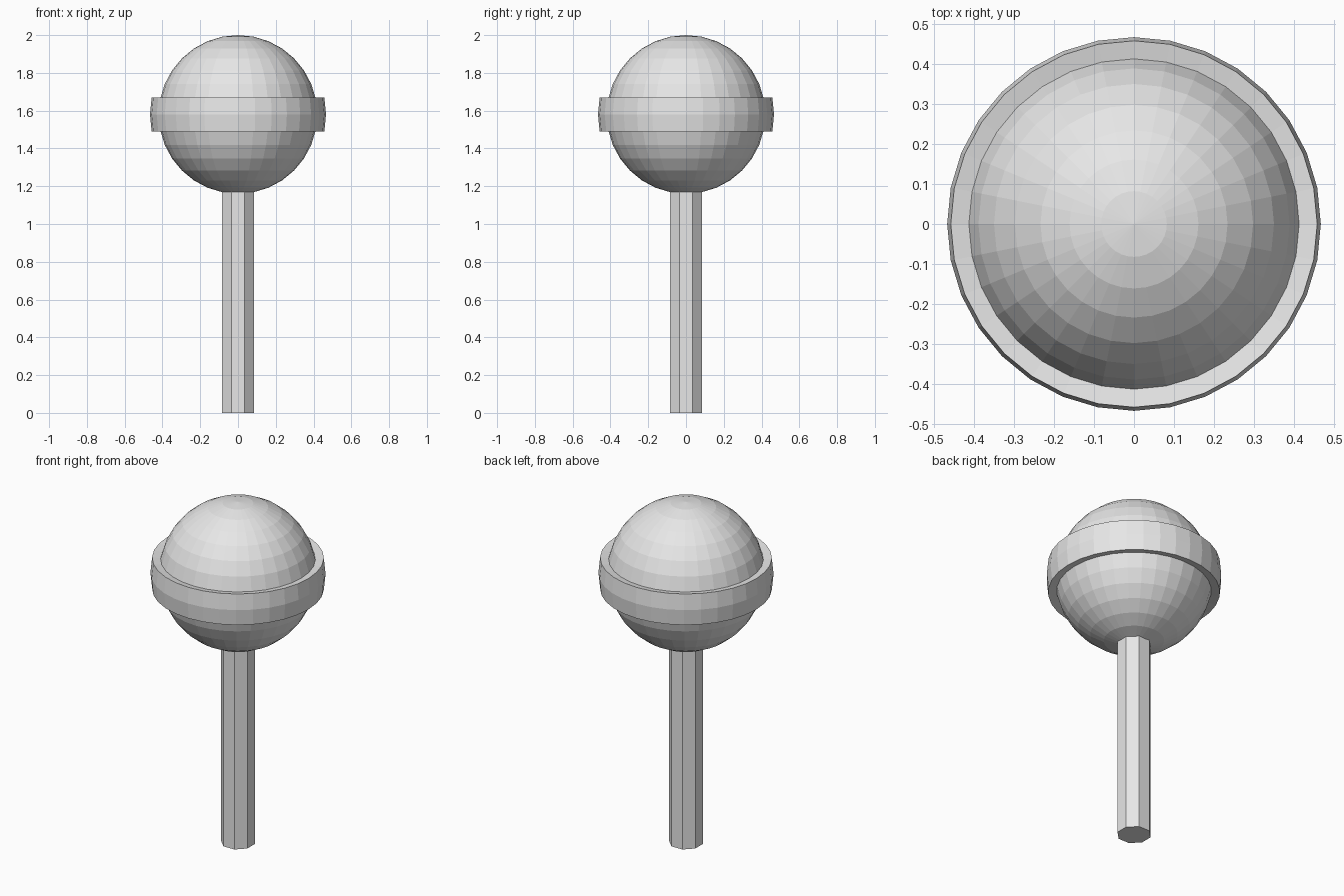
import bpy, bmesh, math
from mathutils import Matrix, Vector

if "Cube" in bpy.data.objects:
    bpy.data.objects.remove(bpy.data.objects["Cube"])

grey = bpy.data.materials.new("light_grey")
grey.diffuse_color = (0.8, 0.8, 0.8, 1)
grey.use_nodes = True
grey.node_tree.nodes["Principled BSDF"].inputs["Base Color"].default_value = grey.diffuse_color


def add_object(name, bm):
    bmesh.ops.recalc_face_normals(bm, faces=bm.faces)
    mesh = bpy.data.meshes.new(name)
    bm.to_mesh(mesh)
    bm.free()
    mesh.materials.append(grey)
    obj = bpy.data.objects.new(name, mesh)
    bpy.context.collection.objects.link(obj)
    return obj


# Round head with a raised band extruded from the two middle rings
R, CENTRE = 0.42, 1.58
bm = bmesh.new()
bmesh.ops.create_uvsphere(bm, u_segments=32, v_segments=16, radius=R)
middle = [f for f in bm.faces if abs(f.calc_center_median().z) < R * math.sin(math.radians(11))]
raised = bmesh.ops.extrude_face_region(bm, geom=middle)["geom"]
verts = [v for v in raised if isinstance(v, bmesh.types.BMVert)]
bmesh.ops.scale(bm, vec=Vector((1, 1, 1)) * (0.466 / R), verts=verts)
bmesh.ops.translate(bm, vec=(0, 0, CENTRE), verts=bm.verts)
add_object("head_with_band", bm)

# Eight-sided stick with a flat side to the front, reaching into the head
HEIGHT = 1.18
bm = bmesh.new()
bmesh.ops.create_cone(
    bm, cap_ends=True, segments=8, depth=HEIGHT,
    radius1=0.092, radius2=0.092,
    matrix=Matrix.Translation((0, 0, HEIGHT / 2)) @ Matrix.Rotation(math.pi / 8, 4, "Z"))
stick = add_object("stick", bm)
# Make sure a flat side faces the front
v = stick.data.vertices[0].co
if min(abs(v.x), abs(v.y)) < 0.01:
    stick.data.transform(Matrix.Rotation(math.pi / 8, 4, "Z"))
